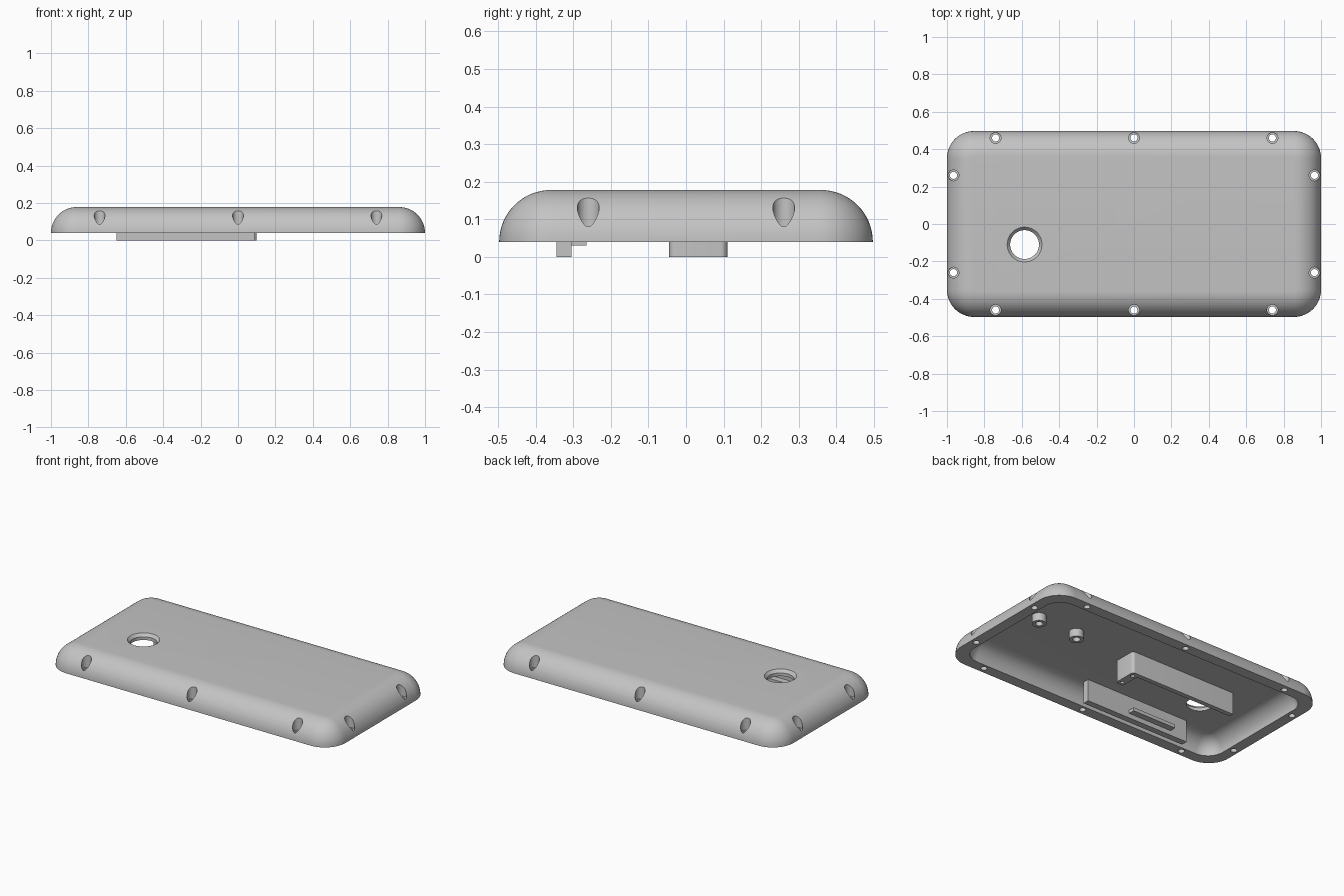
import bpy, bmesh, math

if "Cube" in bpy.data.objects:
    bpy.data.objects.remove(bpy.data.objects["Cube"], do_unlink=True)

grey = bpy.data.materials.new("plain_grey")
grey.use_nodes = True
grey.diffuse_color = (0.55, 0.55, 0.55, 1)
grey.node_tree.nodes["Principled BSDF"].inputs["Base Color"].default_value = (0.55, 0.55, 0.55, 1)

BASE, TOP, CEILING = 0.04, 0.178, 0.14
HALF_X, HALF_Y, WALL = 1.0, 0.497, 0.07


def finish(bm, name):
    bmesh.ops.recalc_face_normals(bm, faces=bm.faces)
    mesh = bpy.data.meshes.new(name)
    bm.to_mesh(mesh)
    bm.free()
    obj = bpy.data.objects.new(name, mesh)
    mesh.materials.append(grey)
    bpy.context.collection.objects.link(obj)
    return obj


def activate(obj):
    bpy.ops.object.select_all(action="DESELECT")
    obj.select_set(True)
    bpy.context.view_layer.objects.active = obj


def smooth(obj):
    activate(obj)
    bpy.ops.object.shade_smooth_by_angle(angle=math.radians(30))


def cut(obj, cutter):
    cutter.hide_render = True
    mod = obj.modifiers.new("holes", "BOOLEAN")
    mod.operation, mod.solver, mod.object = "DIFFERENCE", "EXACT", cutter
    activate(obj)
    bpy.ops.object.modifier_apply(modifier=mod.name)
    bpy.data.objects.remove(cutter, do_unlink=True)


def lathe(bm, x, y, profile, sides=32):
    """Closed stepped round solid from (radius, z) pairs."""
    rings = []
    for r, z in profile:
        angles = [2 * math.pi * i / sides for i in range(sides)]
        rings.append([bm.verts.new((x + r * math.cos(a), y + r * math.sin(a), z)) for a in angles])
    bridge(bm, rings)
    bm.faces.new(rings[0])
    bm.faces.new(rings[-1])


def bridge(bm, rings):
    for low, high in zip(rings, rings[1:]):
        n = len(low)
        for i in range(n):
            j = (i + 1) % n
            bm.faces.new((low[i], low[j], high[j], high[i]))


def rounded_ring(bm, hx, hy, radius, z, steps=12):
    ring = []
    for corner, (sx, sy) in enumerate(((1, 1), (-1, 1), (-1, -1), (1, -1))):
        for i in range(steps + 1):
            a = math.pi / 2 * (corner + i / steps)
            ring.append(bm.verts.new((sx * (hx - radius) + radius * math.cos(a),
                                      sy * (hy - radius) + radius * math.sin(a), z)))
    return ring


def dome_rings(bm, hx, hy, corner, height, steps=16):
    """Rounded rectangles stacked along a quarter circle."""
    rings = []
    for i in range(steps + 1):
        t = math.pi / 2 * i / steps
        inset = height * (1 - math.cos(t))
        rings.append(rounded_ring(bm, hx - inset, hy - inset, corner - inset,
                                  BASE + height * math.sin(t)))
    return rings


def prism(name, outline, z0, z1, round_x=None):
    """Extruded outline; vertical edges at x = round_x are rounded."""
    bm = bmesh.new()
    rings = [[bm.verts.new((x, y, z)) for x, y in outline] for z in (z0, z1)]
    bridge(bm, rings)
    for ring in rings:
        bm.faces.new(ring)
    if round_x is not None:
        edges = [e for e in bm.edges if all(abs(v.co.x - round_x) < 1e-4 for v in e.verts)
                 and abs(e.verts[0].co.z - e.verts[1].co.z) > 0.01]
        bmesh.ops.bevel(bm, geom=edges, offset=0.018, segments=6, affect="EDGES", profile=0.5)
    return finish(bm, name)


def box(name, x0, x1, y0, y1, z0, z1):
    return prism(name, [(x0, y0), (x1, y0), (x1, y1), (x0, y1)], z0, z1)


# Hollow cover: outer dome, flat rim and inner dome
bm = bmesh.new()
outer = dome_rings(bm, HALF_X, HALF_Y, 0.145, TOP - BASE)
inner = dome_rings(bm, HALF_X - WALL, HALF_Y - WALL, 0.11, CEILING - BASE)
bridge(bm, outer[::-1] + inner)
bm.faces.new(outer[-1])
bm.faces.new(inner[-1])
cover = finish(bm, "cover")

# Counterbored screw holes around the rim and the large countersunk opening
bm = bmesh.new()
screws = [(x, s * 0.46) for x in (-0.74, 0, 0.74) for s in (-1, 1)]
screws += [(s * 0.965, y) for y in (-0.26, 0.26) for s in (-1, 1)]
for x, y in screws:
    lathe(bm, x, y, [(0.019, 0), (0.019, 0.08), (0.029, 0.08), (0.029, 0.25)])
lathe(bm, -0.585, -0.11, [(0.077, 0), (0.077, 0.16), (0.093, TOP), (0.093, 0.25)], 64)
cut(cover, finish(bm, "hole_cutter"))
smooth(cover)

# L-shaped inner wall with a drilled end block
wall = prism("holder_wall", [(-0.65, 0.08), (0.045, 0.08), (0.045, -0.045),
                             (0.1, -0.045), (0.1, 0.11), (-0.65, 0.11)],
             0, CEILING + 0.005, round_x=0.1)
bm = bmesh.new()
for y in (-0.018, 0.075):
    lathe(bm, 0.073, y, [(0.012, -0.02), (0.012, 0.08)], 20)
cut(wall, finish(bm, "pilot_cutter"))
smooth(wall)

# Straight inner wall with its retaining ledge
box("rail_wall", -0.65, 0.088, -0.345, -0.305, 0, CEILING + 0.005)
box("rail_ledge", -0.53, -0.22, -0.306, -0.265, 0.03, 0.052)

# Hollow screw posts under the ceiling
for number, x in enumerate((0.49, 0.77), 1):
    bm = bmesh.new()
    lathe(bm, x, 0.07, [(0.042, 0.09), (0.042, CEILING + 0.005)])
    post = finish(bm, f"screw_post_{number}")
    bm = bmesh.new()
    lathe(bm, x, 0.07, [(0.022, 0.07), (0.022, CEILING - 0.005)])
    cut(post, finish(bm, "post_cutter"))
    smooth(post)
